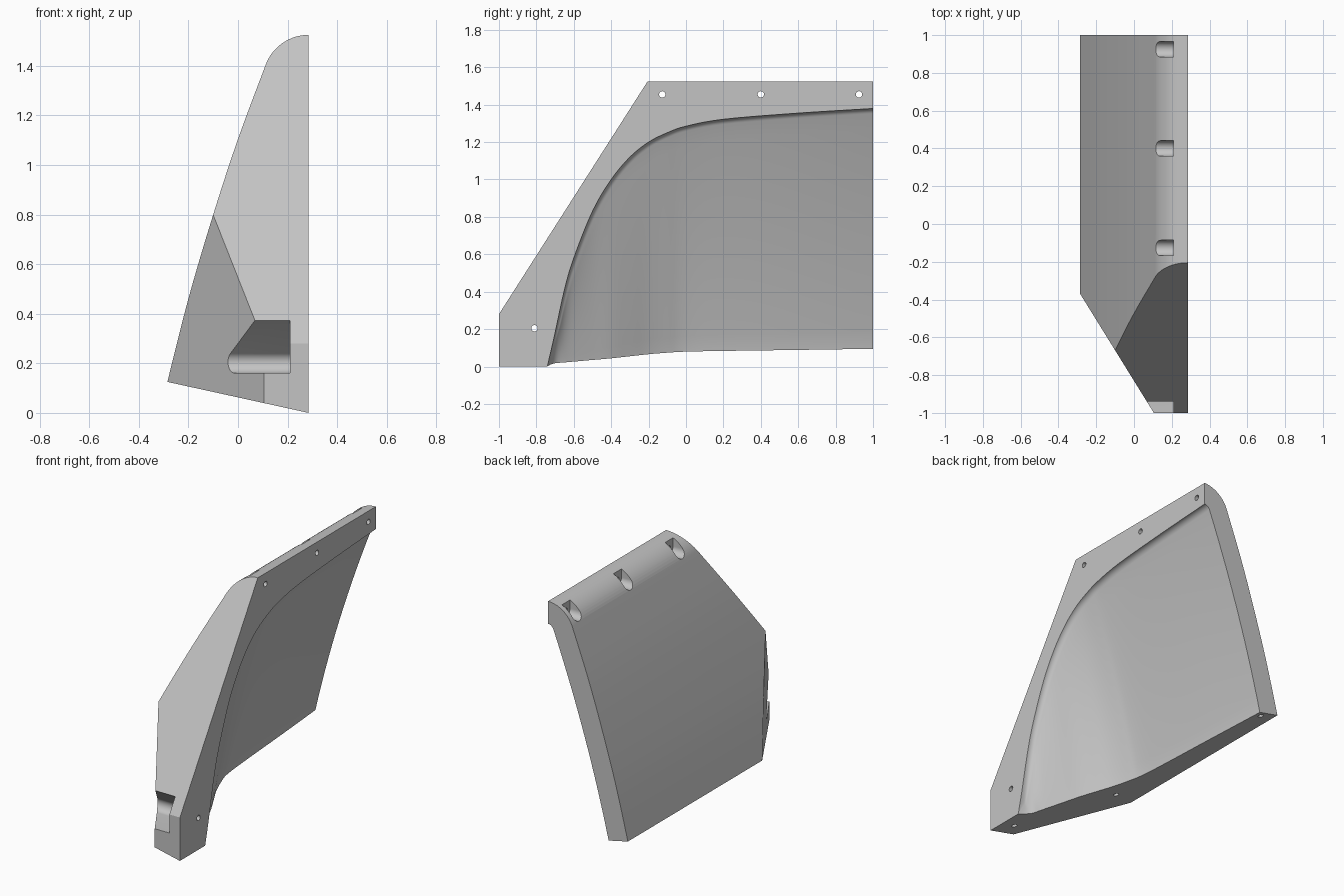
import bpy, bmesh, math
from mathutils import Vector, Matrix

cube = bpy.data.objects.get("Cube")
if cube:
    bpy.data.objects.remove(cube, do_unlink=True)

FACE_X = 0.285                      # flat mounting plane
GREY = (0.55, 0.55, 0.55, 1.0)
mat = bpy.data.materials.new("plain grey")
mat.use_nodes = True
mat.diffuse_color = GREY
mat.node_tree.nodes["Principled BSDF"].inputs["Base Color"].default_value = GREY


def finish(name, bm):
    bmesh.ops.recalc_face_normals(bm, faces=bm.faces)
    mesh = bpy.data.meshes.new(name)
    bm.to_mesh(mesh)
    bm.free()
    mesh.materials.append(mat)
    obj = bpy.data.objects.new(name, mesh)
    bpy.context.collection.objects.link(obj)
    return obj


def loft(rings):
    """Closed skin through rings of equal length, capped at both ends."""
    bm = bmesh.new()
    rows = [[bm.verts.new(p) for p in ring] for ring in rings]
    n = len(rows[0])
    for a, b in zip(rows, rows[1:]):
        for i in range(n):
            j = (i + 1) % n
            bm.faces.new((a[i], a[j], b[j], b[i]))
    bm.faces.new(rows[0])
    bm.faces.new(rows[-1])
    return bm


def arc(cu, cv, ru, rv, a0, a1, steps):
    angles = [math.radians(a0 + (a1 - a0) * i / steps) for i in range(steps + 1)]
    return [(cu + ru * math.cos(a), cv + rv * math.sin(a)) for a in angles]


def smooth_path(pts, steps):
    """Catmull-Rom samples through the given points."""
    out = []
    for i in range(len(pts) - 1):
        p0, p1 = Vector(pts[max(i - 1, 0)]), Vector(pts[i])
        p2, p3 = Vector(pts[i + 1]), Vector(pts[min(i + 2, len(pts) - 1)])
        for k in range(steps):
            t = k / steps
            out.append(p1 + 0.5 * t * (p2 - p0 + t * (2 * p0 - 5 * p1 + 4 * p2 - p3
                       + t * (3 * (p1 - p2) + p3 - p0))))
    return out + [Vector(pts[-1])]


# Outer body: curved side profile extruded along y
wall = [(-0.285, 0.125), (-0.199, 0.465), (-0.1, 0.8), (0.0, 1.105), (0.11, 1.4)]
profile = [tuple(p) for p in smooth_path(wall, 5)][:-1]
profile += arc(FACE_X, 1.34, 0.185, 0.185, 161, 90, 14) + [(FACE_X, 0)]
bm = loft([[(x, y, z) for x, z in profile] for y in (-1, 1)])

# Front corner trimmed by a sloping plane and an upright plane
for point, normal in (((0, -1, 0.28), (0, -1.245, 0.795)),
                      ((0.105, -1, 0), (-0.63, -0.39, 0))):
    cut = bmesh.ops.bisect_plane(bm, geom=bm.verts[:] + bm.edges[:] + bm.faces[:],
                                 plane_co=point, plane_no=Vector(normal).normalized(),
                                 clear_outer=True)
    edges = [e for e in cut["geom_cut"] if isinstance(e, bmesh.types.BMEdge)]
    bmesh.ops.edgeloop_fill(bm, edges=edges)
body = finish("curved_bracket", bm)
cutters = []

# Hollow: stations of (y, height of rim, depth at the bottom edge)
stations = [(-0.742, 0.0, 0.285), (-0.725, 0.07, 0.24), (-0.7, 0.18, 0.205),
            (-0.65, 0.41, 0.185), (-0.6, 0.58, 0.165), (-0.5, 0.83, 0.125),
            (-0.4, 1.0, 0.085), (-0.3, 1.12, 0.035), (-0.2, 1.2, -0.015),
            (-0.1, 1.25, -0.052), (0, 1.285, -0.078), (0.2, 1.322, -0.095),
            (0.6, 1.355, -0.12), (1.04, 1.382, -0.15)]
rings = []
for y, rim, deep in smooth_path(stations, 5):
    rx = min(0.04, 0.4 * rim)
    rz = min(0.04 + 0.2 * min(y, 0) ** 2, 0.4 * rim)
    ring = [(0.4, rim)] + arc(FACE_X, rim - rz, rx, rz, 90, 161, 8)
    tx, tz = ring[-1]
    low = (FACE_X - deep) * 0.22
    for i in range(1, 15):
        u = 1 - i / 14
        f = u - 0.25 * u * (1 - u)
        ring.append((deep + (tx - deep) * f, low + (tz - low) * u))
    ring += [(deep - 0.01, -0.1), (0.4, -0.1)]
    rings.append([(x, y, z) for x, z in ring])
cutters.append(finish("hollow_cutter", loft(rings)))


def pocket(name, outline):
    """Screw pocket: outline in y and z, open towards -x."""
    cutters.append(finish(name, loft([[(x, y, z) for y, z in outline]
                                      for x in (-0.5, 0.21)])))


def hole(name, centre, axis, length):
    bm = bmesh.new()
    turn = Vector(axis).to_track_quat("Z", "Y").to_matrix().to_4x4()
    bmesh.ops.create_cone(bm, cap_ends=True, segments=24, radius1=0.017, radius2=0.017,
                          depth=length, matrix=Matrix.Translation(centre) @ turn)
    cutters.append(finish(name, bm))


# Top screw pockets and holes
for y in (-0.127, 0.4, 0.925):
    r = 0.041
    pocket("top_pocket_cutter", arc(y, 1.455, r, r, 180, 360, 20)
           + [(y + r, 1.7), (y - r, 1.7)])
    hole("top_hole_cutter", (0.25, y, 1.455), (1, 0, 0), 0.2)

# Front screw pocket: level floor, round back, rising roof
pocket("front_pocket_cutter", arc(-0.81, 0.205, 0.045, 0.045, -90, 50, 18)
       + [(-1.164, 0.56), (-1.2, 0.16)])
hole("front_hole_cutter", (0.25, -0.81, 0.205), (1, 0, 0), 0.2)

# Blind holes in the sloping underside
for x, y in ((0.187, -0.894), (-0.115, -0.304), (-0.19, 0.958)):
    hole("underside_hole_cutter", (x, y, (FACE_X - x) * 0.22), (0.22, 0, 1), 0.16)

# Apply all cuts, then shade
bpy.context.view_layer.objects.active = body
for cutter in cutters:
    cutter.hide_render = True
    mod = body.modifiers.new("cut", "BOOLEAN")
    mod.operation = "DIFFERENCE"
    mod.solver = "EXACT"
    mod.object = cutter
    bpy.ops.object.modifier_apply(modifier=mod.name)
for cutter in cutters:
    bpy.data.objects.remove(cutter, do_unlink=True)
bpy.ops.object.select_all(action="DESELECT")
body.select_set(True)
bpy.ops.object.shade_smooth_by_angle(angle=math.radians(25))
